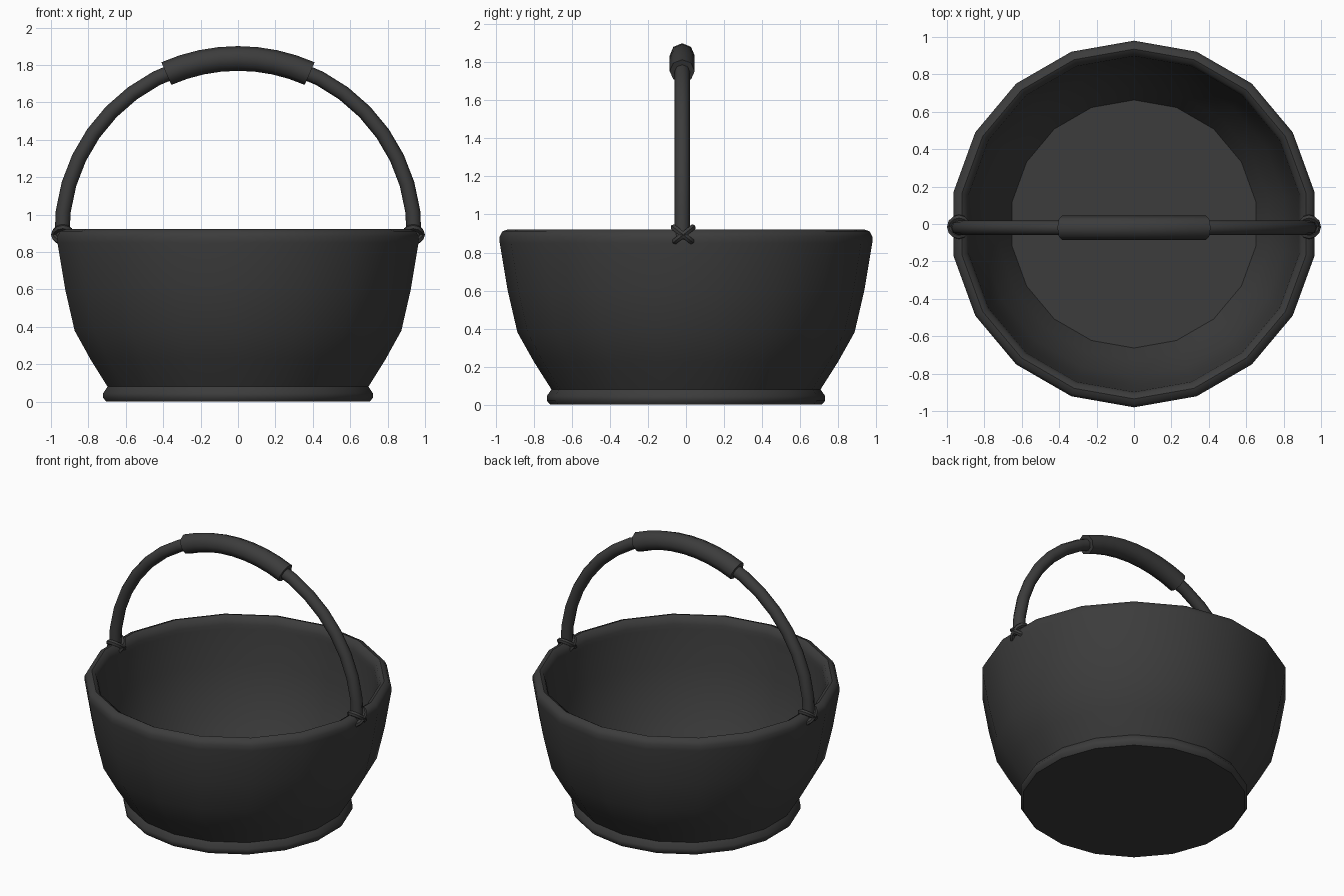
import bpy, math
from mathutils import Vector, Euler

if "Cube" in bpy.data.objects:
    bpy.data.objects.remove(bpy.data.objects["Cube"])

dark = bpy.data.materials.new("dark_grey")
dark.diffuse_color = (0.045, 0.045, 0.045, 1)
dark.use_nodes = True
dark.node_tree.nodes["Principled BSDF"].inputs["Base Color"].default_value = dark.diffuse_color


def make(name, verts, faces, angle=50):
    mesh = bpy.data.meshes.new(name)
    mesh.from_pydata(verts, [], faces)
    mesh.materials.append(dark)
    obj = bpy.data.objects.new(name, mesh)
    bpy.context.collection.objects.link(obj)
    bpy.ops.object.select_all(action='DESELECT')
    obj.select_set(True)
    bpy.context.view_layer.objects.active = obj
    bpy.ops.object.mode_set(mode='EDIT')
    bpy.ops.mesh.select_all(action='SELECT')
    bpy.ops.mesh.normals_make_consistent(inside=False)
    bpy.ops.object.mode_set(mode='OBJECT')
    bpy.ops.object.shade_smooth_by_angle(angle=math.radians(angle))
    return obj


def skin(rings, closed=False):
    n = len(rings[0])
    verts = [v for ring in rings for v in ring]
    faces = []
    for i in range(len(rings) if closed else len(rings) - 1):
        a, b = i * n, (i + 1) % len(rings) * n
        faces += [(a + j, a + (j + 1) % n, b + (j + 1) % n, b + j) for j in range(n)]
    if not closed:
        faces += [tuple(range(n)), tuple(range(len(verts) - n, len(verts)))]
    return verts, faces


def arch_tube(name, start, end, steps, radius, sides=8):
    # tube along the upper half ellipse of the handle
    rings = []
    for i in range(steps + 1):
        t = math.radians(start + (end - start) * i / steps)
        c = Vector((0.942 * math.cos(t), -0.02, 0.90 + 0.935 * math.sin(t)))
        out = Vector((math.cos(t) / 0.942, 0, math.sin(t) / 0.935)).normalized()
        ring = []
        for j in range(sides):
            a = math.tau * j / sides
            ring.append(c + radius * (out * math.cos(a) + Vector((0, math.sin(a), 0))))
        rings.append(ring)
    return make(name, *skin(rings))


# Bowl: outside foot, wall, rolled rim, inside wall and floor
profile = [(0.715, 0.0), (0.732, 0.02), (0.732, 0.045), (0.708, 0.08), (0.80, 0.225),
           (0.887, 0.38), (0.938, 0.60), (0.980, 0.85), (0.980, 0.885), (0.965, 0.912),
           (0.935, 0.922), (0.91, 0.907), (0.898, 0.87), (0.895, 0.84), (0.865, 0.60),
           (0.815, 0.38), (0.73, 0.21), (0.663, 0.08)]
SIDES = 18
make("basket_bowl", *skin([[Vector((r * math.cos(math.tau * k / SIDES + math.pi / 2),
                                    r * math.sin(math.tau * k / SIDES + math.pi / 2), z))
                            for k in range(SIDES)] for r, z in profile]))

# Handle and thicker grip
arch_tube("handle", -2, 182, 20, 0.040)
arch_tube("handle_grip", 66, 114, 8, 0.066)

# Crossed lashings where the handle meets the rim
for side, label in ((-1, "left"), (1, "right")):
    for tilt, suffix in ((38, "a"), (-38, "b")):
        rot = Euler((math.radians(tilt), 0, 0)).to_matrix()
        rings = []
        for i in range(12):
            a = math.tau * i / 12
            ring = []
            for j in range(6):
                b = math.tau * j / 6
                h = 0.017 * math.cos(b)
                p = Vector(((0.047 + h) * math.cos(a), (0.063 + h) * math.sin(a),
                            0.017 * math.sin(b)))
                ring.append(rot @ p + Vector((side * 0.936, -0.015, 0.893)))
            rings.append(ring)
        make(f"lashing_{label}_{suffix}", *skin(rings, closed=True))
